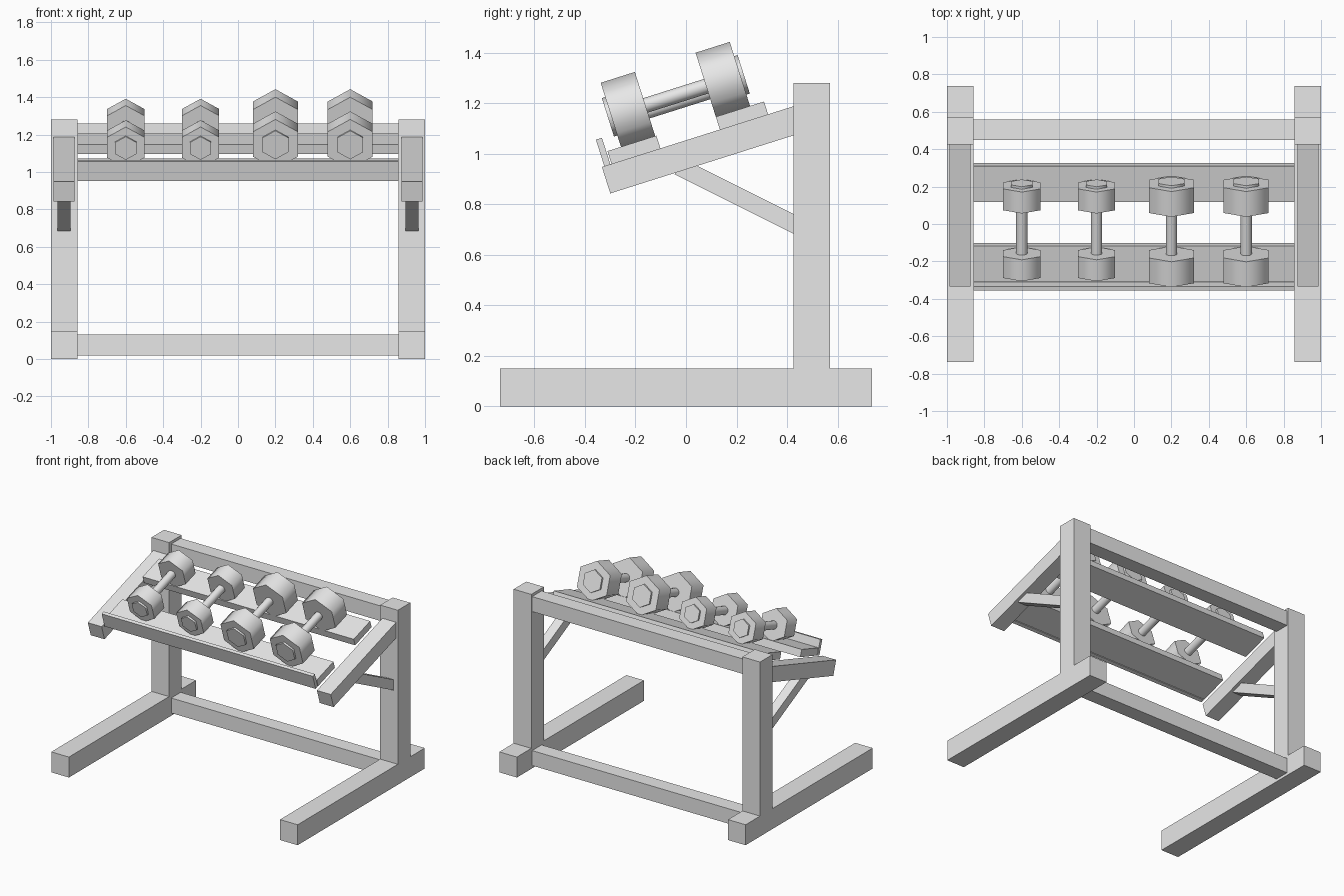
import bpy, math
from mathutils import Matrix, Vector

cube = bpy.data.objects.get("Cube")
if cube:
    bpy.data.objects.remove(cube, do_unlink=True)

steel = bpy.data.materials.new("grey_steel")
steel.use_nodes = True
steel.diffuse_color = (0.8, 0.8, 0.8, 1)
steel.node_tree.nodes["Principled BSDF"].inputs["Base Color"].default_value = (0.8, 0.8, 0.8, 1)

# Sloped frame: x across, s up the slope, n away from it; origin at the arm's front top edge
TILT = math.atan(0.3166)
SLOPE = Matrix.Translation((0, -0.333, 0.948)) @ Matrix.Rotation(TILT, 4, 'X')


def box(name, x, y, z, frame=Matrix()):
    """Box spanning the given (min, max) ranges in a frame."""
    bpy.ops.mesh.primitive_cube_add(size=1)
    ob = bpy.context.object
    ob.name = name
    mid = Vector([(r[0] + r[1]) / 2 for r in (x, y, z)])
    size = [r[1] - r[0] for r in (x, y, z)]
    ob.data.transform(frame @ Matrix.Translation(mid) @ Matrix.Diagonal((*size, 1)))
    ob.data.materials.append(steel)
    return ob


def rod(name, sides, radius, x, s, n):
    """Prism lying along the slope, with a corner pointing up."""
    bpy.ops.mesh.primitive_cylinder_add(vertices=sides, radius=radius, depth=s[1] - s[0])
    ob = bpy.context.object
    ob.name = name
    bpy.ops.object.shade_smooth_by_angle(angle=math.radians(70))
    place = Matrix.Translation((x, (s[0] + s[1]) / 2, n)) @ Matrix.Rotation(math.pi / 2, 4, 'X')
    ob.data.transform(SLOPE @ place)
    ob.data.materials.append(steel)


# Side frames
for side, label in ((-1, "right"), (1, "left")):
    def span(inner, outer):
        return sorted((side * inner, side * outer))

    box(label + "_foot", span(0.857, 1), (-0.737, 0.737), (0, 0.15))
    box(label + "_post", span(0.857, 1), (0.425, 0.57), (0.15, 1.28))
    box(label + "_arm", span(0.874, 0.986), (0, 0.86), (-0.11, 0), SLOPE)
    # Diagonal brace from the post to the underside of the arm
    start, end = Vector((0, -0.03, 0.95)), Vector((0, 0.48, 0.695))
    run = end - start
    frame = Matrix.Translation(start) @ Matrix.Rotation(math.atan2(run.z, run.y), 4, 'X')
    box(label + "_brace", span(0.896, 0.965), (0, run.length), (-0.035, 0.035), frame)

# Crossbars between the posts
width = (-0.857, 0.857)
box("lower_crossbar", width, (0.45, 0.56), (0.02, 0.13))
box("upper_crossbar", width, (0.45, 0.56), (1.15, 1.26))

# Sloping shelves and front lip
box("front_shelf", width, (0.04, 0.243), (0, 0.053), SLOPE)
box("back_shelf", width, (0.49, 0.69), (0, 0.053), SLOPE)
box("front_lip", width, (0.01, 0.035), (0, 0.11), SLOPE)

# Dumbbells: x, head radius, boss radius, inner and outer head distance from the middle
MIDDLE = 0.364
BASE = 0.041
small, large = (0.115, 0.065, 0.13, 0.25), (0.139, 0.08, 0.126, 0.268)
for i, (x, kind) in enumerate(((-0.6, small), (-0.2, small), (0.2, large), (0.6, large)), 1):
    head, boss, inner, outer = kind
    n = BASE + head
    rod(f"dumbbell_{i}_handle", 12, 0.03, x, (MIDDLE - inner - 0.01, MIDDLE + inner + 0.01), n)
    for d, end in ((-1, "front"), (1, "back")):
        rod(f"dumbbell_{i}_{end}_head", 6, head, x,
            sorted((MIDDLE + d * inner, MIDDLE + d * outer)), n)
        rod(f"dumbbell_{i}_{end}_boss", 6, boss, x,
            sorted((MIDDLE + d * (outer - 0.01), MIDDLE + d * (outer + 0.014))), n)
